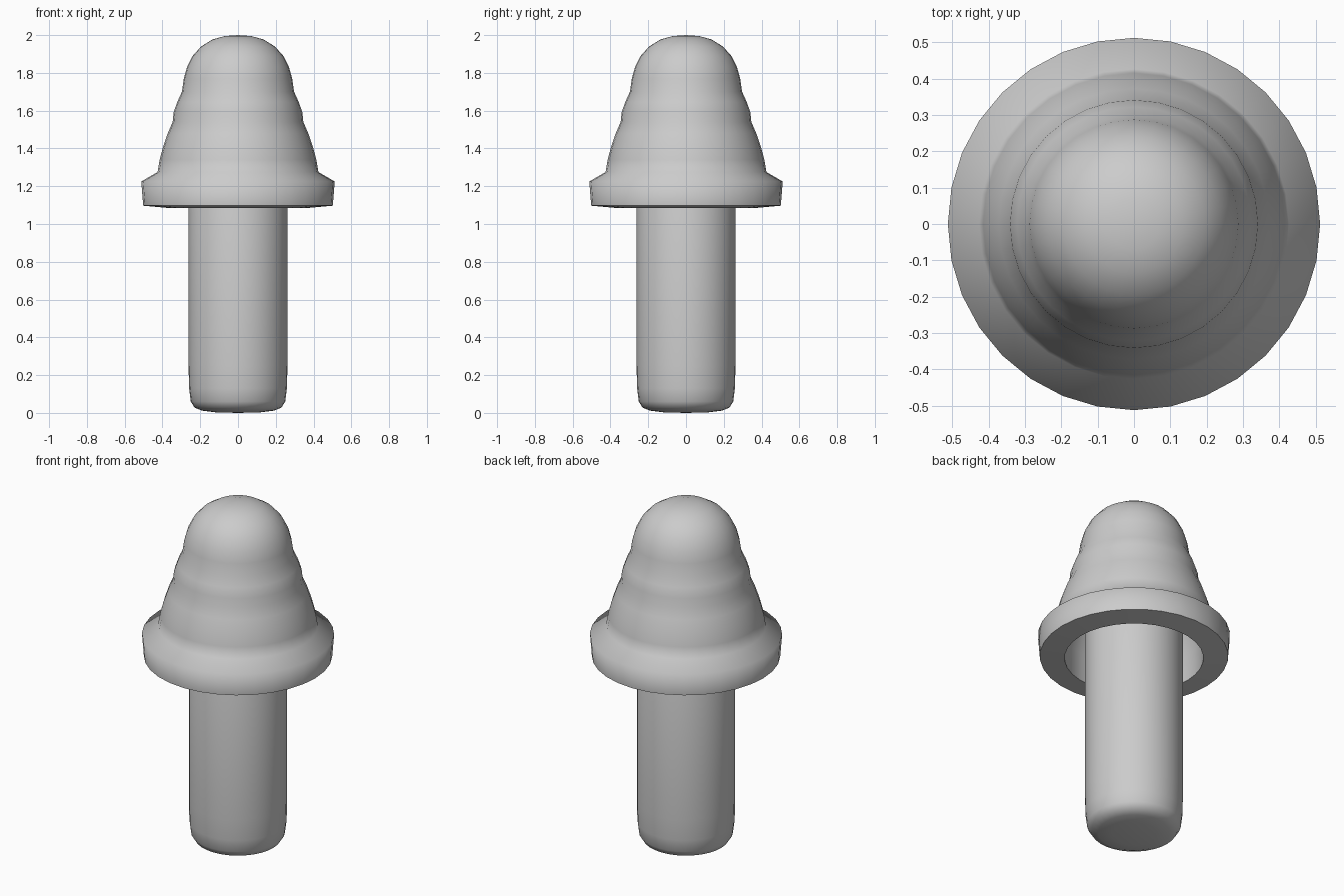
import bpy, bmesh, math

if "Cube" in bpy.data.objects:
    bpy.data.objects.remove(bpy.data.objects["Cube"])


def lathe(name, profile, sides, angle):
    """Spin an (r, z) profile around the z axis."""
    bm = bmesh.new()
    verts = [bm.verts.new((r, 0, z)) for r, z in profile]
    edges = [bm.edges.new(p) for p in zip(verts, verts[1:])]
    bmesh.ops.spin(bm, geom=verts + edges, cent=(0, 0, 0), axis=(0, 0, 1),
                   angle=math.tau, steps=sides, use_duplicate=False)
    bmesh.ops.remove_doubles(bm, verts=bm.verts, dist=0.0005)
    bmesh.ops.recalc_face_normals(bm, faces=bm.faces)
    mesh = bpy.data.meshes.new(name)
    bm.to_mesh(mesh)
    bm.free()
    obj = bpy.data.objects.new(name, mesh)
    bpy.context.collection.objects.link(obj)
    bpy.ops.object.select_all(action='DESELECT')
    obj.select_set(True)
    bpy.context.view_layer.objects.active = obj
    bpy.ops.object.shade_smooth_by_angle(angle=math.radians(angle))
    return obj


# Stepped dome outside, flared rim, then the hollow inside
cap = [(0, 2.0), (0.07, 1.995), (0.135, 1.977), (0.195, 1.94), (0.24, 1.89),
       (0.27, 1.83), (0.287, 1.77), (0.297, 1.70), (0.322, 1.645),
       (0.341, 1.59), (0.346, 1.54), (0.372, 1.48), (0.396, 1.41),
       (0.415, 1.34), (0.426, 1.275), (0.512, 1.225), (0.502, 1.097),
       (0.37, 1.085), (0.37, 1.25), (0.34, 1.40), (0.29, 1.54),
       (0.24, 1.72), (0.15, 1.86), (0, 1.90)]
lathe("cap", cap, 32, 75)

# Round stem with a softened foot, running up into the hollow cap
stem = [(0, 0), (0.12, 0.003), (0.19, 0.012), (0.23, 0.028), (0.25, 0.06),
        (0.259, 0.13), (0.262, 0.25), (0.262, 1.45), (0.22, 1.55), (0, 1.6)]
lathe("stem", stem, 32, 75)
